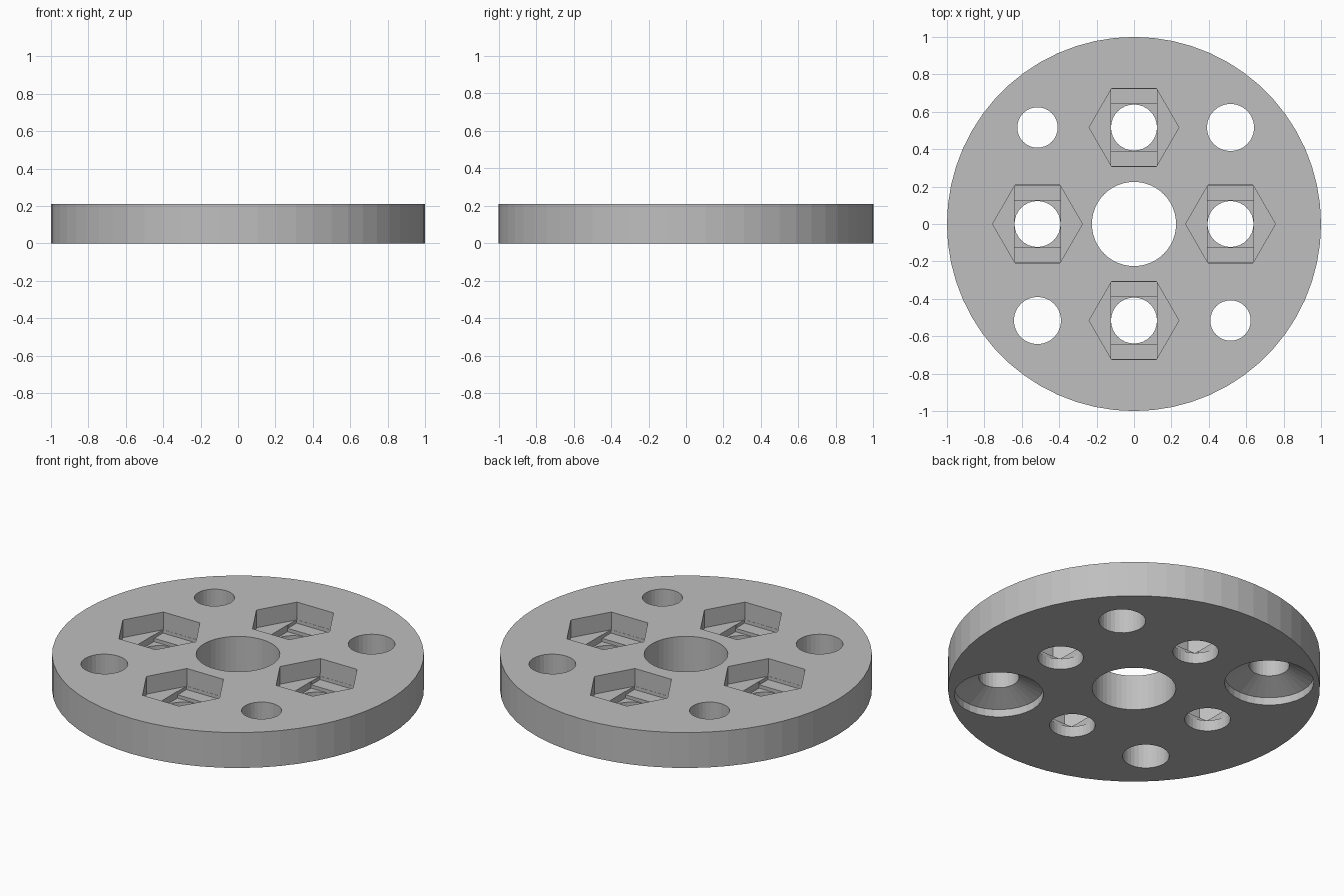
import bpy, math
from mathutils import Vector

cube = bpy.data.objects.get("Cube")
if cube:
    bpy.data.objects.remove(cube, do_unlink=True)

HEIGHT = 0.21
PITCH = 0.516          # hole offset from the centre
BOLT = 0.126           # bolt hole radius
HEX = 0.24             # nut pocket corner radius
FLAT = HEX * math.sqrt(3) / 2

grey = bpy.data.materials.new("plain grey")
grey.use_nodes = True
colour = (0.52, 0.52, 0.52, 1)
grey.diffuse_color = colour
grey.node_tree.nodes["Principled BSDF"].inputs["Base Color"].default_value = colour


def lathe(name, rings, sides, centre=(0, 0)):
    """Closed solid from (radius, z) rings, bottom to top."""
    verts, faces = [], []
    for r, z in rings:
        for i in range(sides):
            a = math.tau * i / sides
            verts.append((centre[0] + r * math.cos(a), centre[1] + r * math.sin(a), z))
    for k in range(len(rings) - 1):
        for i in range(sides):
            j = (i + 1) % sides
            faces.append([k * sides + i, k * sides + j, (k + 1) * sides + j, (k + 1) * sides + i])
    faces.append(list(range(sides))[::-1])
    faces.append([(len(rings) - 1) * sides + i for i in range(sides)])
    mesh = bpy.data.meshes.new(name)
    mesh.from_pydata(verts, [], faces)
    mesh.materials.append(grey)
    ob = bpy.data.objects.new(name, mesh)
    bpy.context.collection.objects.link(ob)
    return ob


def box(name, half_x, half_y, z0, z1, centre):
    """Rectangular prism for the stepped pocket floor."""
    ob = lathe(name, [(math.sqrt(2), z0), (math.sqrt(2), z1)], 4)
    for v in ob.data.vertices:
        x, y = v.co.x - v.co.y, v.co.x + v.co.y
        v.co = Vector((centre[0] + half_x * x / math.sqrt(2),
                       centre[1] + half_y * y / math.sqrt(2), v.co.z))
    return ob


disc = lathe("disc", [(1, 0), (1, HEIGHT)], 60)
LOW, TOP = -0.05, HEIGHT + 0.05
cutters = [lathe("centre_bore_cutter", [(0.225, LOW), (0.225, TOP)], 48)]

# Nut pockets: hexagon, then slot, then square, then round hole
HEX_FLOOR, SLOT_FLOOR, SQUARE_FLOOR = 0.105, 0.085, 0.065
for c in ((PITCH, 0), (0, PITCH), (-PITCH, 0), (0, -PITCH)):
    cutters += [
        lathe("nut_pocket_cutter", [(HEX, HEX_FLOOR), (HEX, TOP)], 6, c),
        box("slot_step_cutter", HEX / 2 + 0.002, FLAT - 0.001, SLOT_FLOOR, HEX_FLOOR + 0.02, c),
        box("square_step_cutter", BOLT - 0.002, BOLT - 0.001, SQUARE_FLOOR, HEX_FLOOR + 0.03, c),
        lathe("nut_hole_cutter", [(BOLT - 0.003, LOW), (BOLT - 0.003, HEX_FLOOR + 0.04)], 32, c),
    ]

# Plain holes on one diagonal, countersunk holes on the other
for s in (1, -1):
    cutters.append(lathe("plain_hole_cutter", [(BOLT, LOW), (BOLT, TOP)], 32, (s * PITCH, s * PITCH)))
    rings = [(0.24, LOW), (0.24, 0.045), (0.108, 0.105), (0.108, TOP)]
    cutters.append(lathe("countersink_cutter", rings, 32, (s * PITCH, -s * PITCH)))

bpy.context.view_layer.objects.active = disc
disc.select_set(True)
for cutter in cutters:
    mod = disc.modifiers.new("cut", "BOOLEAN")
    mod.operation = "DIFFERENCE"
    mod.solver = "EXACT"
    mod.object = cutter
    bpy.ops.object.modifier_apply(modifier=mod.name)
for cutter in cutters:
    bpy.data.objects.remove(cutter, do_unlink=True)
